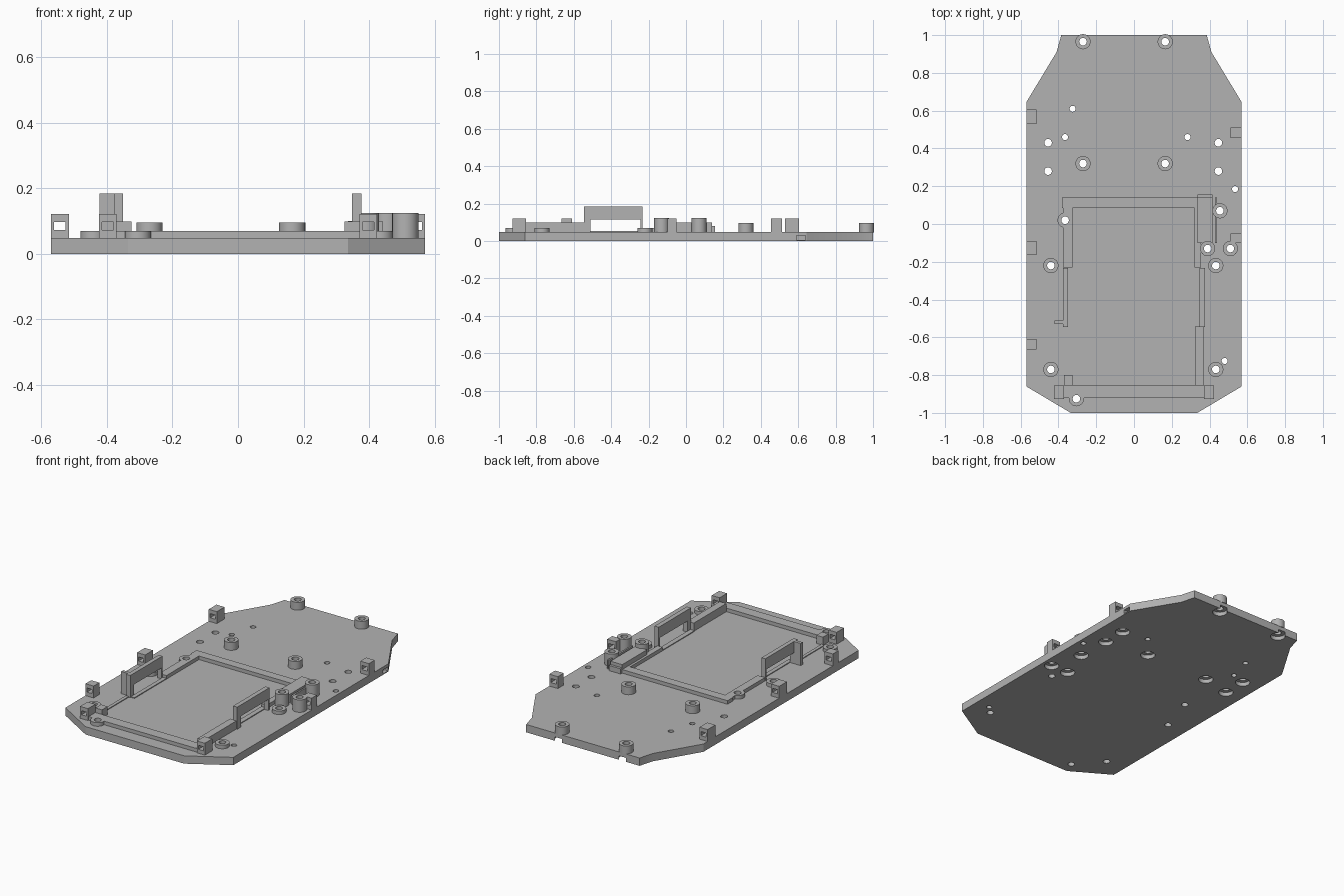
import bpy, bmesh, math
from mathutils import Matrix, Vector

cube = bpy.data.objects.get("Cube")
if cube:
    bpy.data.objects.remove(cube, do_unlink=True)

grey = bpy.data.materials.new("plastic grey")
grey.use_nodes = True
COLOR = (0.45, 0.45, 0.45, 1)
grey.diffuse_color = COLOR
grey.node_tree.nodes["Principled BSDF"].inputs["Base Color"].default_value = COLOR
T = 0.048  # plate thickness


def finish(name, bm):
    bmesh.ops.recalc_face_normals(bm, faces=bm.faces)
    mesh = bpy.data.meshes.new(name)
    bm.to_mesh(mesh)
    bm.free()
    mesh.materials.append(grey)
    ob = bpy.data.objects.new(name, mesh)
    bpy.context.collection.objects.link(ob)
    return ob


def add_box(bm, x0, x1, y0, y1, z0, z1):
    size = Matrix.Diagonal((x1 - x0, y1 - y0, z1 - z0, 1))
    mid = Matrix.Translation(((x0 + x1) / 2, (y0 + y1) / 2, (z0 + z1) / 2))
    bmesh.ops.create_cube(bm, size=1, matrix=mid @ size)


def box(name, x0, x1, y0, y1, z1, z0=T):
    bm = bmesh.new()
    add_box(bm, x0, x1, y0, y1, z0, z1)
    return finish(name, bm)


def cylinders(name, spots, z0, z1):
    bm = bmesh.new()
    for x, y, r in spots:
        bmesh.ops.create_cone(bm, cap_ends=True, segments=32, radius1=r, radius2=r,
                              depth=z1 - z0, matrix=Matrix.Translation((x, y, (z0 + z1) / 2)))
    return finish(name, bm)


def cut(ob, cutter):
    mod = ob.modifiers.new("cut", "BOOLEAN")
    mod.operation, mod.solver, mod.object = "DIFFERENCE", "EXACT", cutter


# Hole and standoff layout
tall = [(0.39, -0.13), (0.51, -0.13), (0.455, 0.07)]
medium = [(x, y) for x in (-0.27, 0.165) for y in (0.32, 0.965)]
short = [(x, y) for x in (-0.44, 0.433) for y in (-0.22, -0.77)]
short += [(-0.305, -0.925), (-0.365, 0.02)]
screw = [(x, y) for x in (-0.455, 0.447) for y in (0.28, 0.43)]
pins = [(-0.325, 0.61), (-0.365, 0.46), (0.283, 0.46), (0.535, 0.185), (0.48, -0.725)]

drill = cylinders("drill_cutter", [(x, y, 0.02) for x, y in tall + medium + short + screw]
                  + [(x, y, 0.016) for x, y in pins], -0.1, 0.3)
bore = cylinders("bore_cutter", [(x, y, 0.042) for x, y in tall + medium + screw], -0.1, 0.024)

# Base plate
bm = bmesh.new()
half = [(0.335, -1), (0.57, -0.86), (0.57, 0.645), (0.41, 0.91), (0.385, 1)]
outline = half + [(-x, y) for x, y in reversed(half)]
face = bm.faces.new([bm.verts.new((x, y, 0)) for x, y in outline])
ext = bmesh.ops.extrude_face_region(bm, geom=[face])
bmesh.ops.translate(bm, vec=Vector((0, 0, T)),
                    verts=[v for v in ext["geom"] if isinstance(v, bmesh.types.BMVert)])
plate = finish("base_plate", bm)
side_slot = box("slot_cutter", 0.545, 0.65, 0.59, 0.64, 0.03, 0.006)
for c in (drill, bore, side_slot):
    cut(plate, c)
drilled = [plate]

# Standoffs
for label, spots, top in (("tall", tall, 0.124), ("medium", medium, 0.096), ("short", short, 0.07)):
    for i, (x, y) in enumerate(spots):
        ob = cylinders(f"{label}_standoff_{i + 1}", [(x, y, 0.04)], T - 0.002, top)
        cut(ob, drill)
        drilled.append(ob)

# Tray frame rails
rails = [
    box("front_rail", -0.37, 0.37, -0.92, -0.855, 0.07),
    box("back_rail", -0.38, 0.335, 0.085, 0.14, 0.07),
    box("left_front_rail", 0.325, 0.37, -0.855, -0.54, 0.098),
    box("left_back_rail", 0.32, 0.355, -0.23, 0.085, 0.07),
    box("right_back_rail", -0.375, -0.325, -0.23, 0.085, 0.07),
    box("right_front_stop", -0.37, -0.325, -0.855, -0.80, 0.098),
    box("right_front_ledge", -0.38, -0.36, -0.80, -0.54, 0.053),
    box("left_ledge", 0.32, 0.35, -0.54, -0.23, 0.053),
    box("right_ledge", -0.35, -0.325, -0.54, -0.23, 0.053),
]

# Raised block and thin walls beside the back left corner of the tray
rails += [
    box("latch_block", 0.335, 0.415, -0.10, 0.14, 0.10),
    box("latch_back_wall", 0.335, 0.415, 0.14, 0.155, 0.08),
    box("latch_side_wall", 0.43, 0.44, -0.10, 0.14, 0.10),
]
for ob in rails:
    cut(ob, drill)
drilled += rails

# Raised bridges along both sides of the tray
for side, x0, x1 in (("left", 0.348, 0.376), ("right", -0.376, -0.35)):
    bm = bmesh.new()
    add_box(bm, x0, x1, -0.545, -0.232, 0.115, 0.184)
    add_box(bm, x0, x1, -0.545, -0.51, T, 0.115)
    add_box(bm, x0, x1, -0.243, -0.232, T, 0.115)
    finish(side + "_bridge", bm)
box("right_bridge_foot", -0.422, -0.376, -0.53, -0.51, 0.184)

# Pierced tie blocks on the plate edges and tray corners
blocks = [(-0.57, -0.515, 0.53, 0.605), (-0.57, -0.515, -0.165, -0.09),
          (-0.57, -0.515, -0.665, -0.61), (0.512, 0.57, 0.455, 0.512),
          (0.512, 0.57, -0.10, -0.05), (-0.424, -0.37, -0.927, -0.855),
          (0.37, 0.424, -0.927, -0.855)]
for i, (x0, x1, y0, y1) in enumerate(blocks):
    bm = bmesh.new()
    add_box(bm, x0, x1, y0, y1, T, 0.072)
    add_box(bm, x0, x1, y0, y1, 0.097, 0.121)
    for a, b in ((x0, x0 + 0.01), (x1 - 0.01, x1)):
        add_box(bm, a, b, y0, y1, 0.072, 0.097)
    finish(f"tie_block_{i + 1}", bm)

# Apply the cuts and remove the cutters
bpy.context.view_layer.update()
graph = bpy.context.evaluated_depsgraph_get()
baked = [(ob, bpy.data.meshes.new_from_object(ob.evaluated_get(graph))) for ob in drilled]
for ob, mesh in baked:
    ob.modifiers.clear()
    ob.data = mesh
for c in (drill, bore, side_slot):
    bpy.data.objects.remove(c, do_unlink=True)

# Smooth round walls, sharp edges
bpy.ops.object.select_all(action="DESELECT")
for ob in drilled:
    ob.select_set(True)
bpy.context.view_layer.objects.active = plate
bpy.ops.object.shade_smooth_by_angle(angle=math.radians(30))
